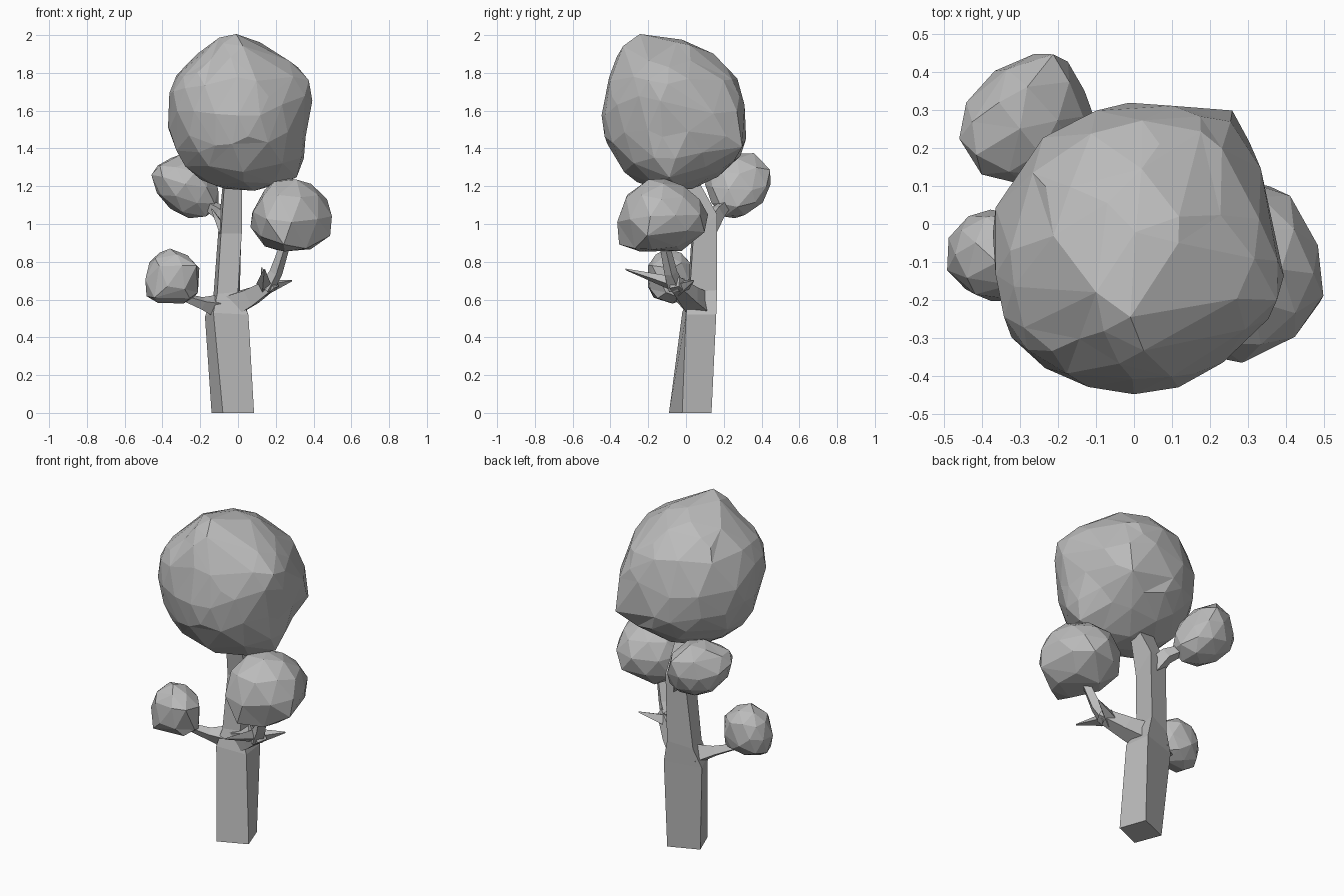
import bpy
import bmesh
import random
from mathutils import Vector

random.seed(4)
if "Cube" in bpy.data.objects:
    bpy.data.objects.remove(bpy.data.objects["Cube"])

GREY = (0.5, 0.5, 0.5, 1)
grey = bpy.data.materials.new("plain grey")
grey.use_nodes = True
grey.diffuse_color = GREY
grey.node_tree.nodes["Principled BSDF"].inputs["Base Color"].default_value = GREY


def finish(name, bm):
    bmesh.ops.recalc_face_normals(bm, faces=bm.faces)
    mesh = bpy.data.meshes.new(name)
    bm.to_mesh(mesh)
    bm.free()
    mesh.materials.append(grey)
    obj = bpy.data.objects.new(name, mesh)
    bpy.context.collection.objects.link(obj)
    return obj


def loft(name, rings):
    """Skin a stack of four-cornered rings and cap both ends."""
    bm = bmesh.new()
    loops = [[bm.verts.new(p) for p in ring] for ring in rings]
    for low, high in zip(loops, loops[1:]):
        for i in range(4):
            j = (i + 1) % 4
            bm.faces.new((low[i], low[j], high[j], high[i]))
    bm.faces.new(loops[0])
    bm.faces.new(loops[-1])
    return finish(name, bm)


def branch(name, path, radii):
    """Four-sided limb along a path, thinning with the radii."""
    points = [Vector(p) for p in path]
    rings = []
    for i, p in enumerate(points):
        along = (points[min(i + 1, len(points) - 1)] - points[max(i - 1, 0)]).normalized()
        side = along.cross(Vector((0.3, 0.5, 1))).normalized() * radii[i]
        up = side.cross(along)
        rings.append([p + side, p + up, p - side, p - up])
    return loft(name, rings)


def foliage(name, centre, radii, detail, jitter, pulls, reach, keep):
    """Faceted ball whose nearest corners are drawn out to the pull points."""
    bm = bmesh.new()
    bmesh.ops.create_icosphere(bm, subdivisions=detail, radius=1)
    for v in bm.verts:
        wobble = 1 + random.uniform(-jitter, jitter)
        v.co = Vector(centre) + Vector([a * r * wobble for a, r in zip(v.co, radii)])
    for target in map(Vector, pulls):
        near = min(bm.verts, key=lambda v: (v.co - target).length)
        start, shift = near.co.copy(), target - near.co
        for v in bm.verts:
            v.co += shift * max(0, 1 - (v.co - start).length / reach) ** 1.2
    obj = finish(name, bm)
    thin = obj.modifiers.new("Irregular facets", 'DECIMATE')
    thin.ratio = keep
    return obj


# Foliage
foliage("main_crown", (0, -0.07, 1.575), (0.375, 0.375, 0.4), 3, 0.02,
        [(0, -0.22, 1.995), (0.02, -0.33, 1.945), (0.375, -0.2, 1.76),
         (0.265, 0.295, 1.39), (0.25, 0.26, 1.6), (0.2, 0.25, 1.76),
         (0.31, -0.1, 1.25), (-0.28, -0.33, 1.72), (-0.06, 0.29, 1.4),
         (0.12, 0.13, 1.87)], 0.26, 0.6)
foliage("back_foliage", (-0.27, 0.265, 1.2), (0.165, 0.155, 0.155), 2, 0.03,
        [(-0.45, 0.23, 1.25), (-0.19, 0.45, 1.27), (-0.09, 0.27, 1.1),
         (-0.28, 0.36, 1.375), (-0.17, 0.2, 1.04), (-0.4, 0.13, 1.25),
         (-0.13, 0.35, 1.18)], 0.2, 0.95)
foliage("left_foliage", (0.27, -0.13, 1.045), (0.22, 0.235, 0.19), 2, 0.025,
        [(0.31, -0.2, 1.235), (0.485, -0.22, 0.95), (0.36, 0.1, 0.96),
         (0.24, -0.37, 0.91), (0.06, -0.1, 0.98), (0.36, -0.27, 0.87),
         (0.22, -0.02, 0.86), (0.14, -0.12, 1.18)], 0.2, 0.95)
foliage("right_foliage", (-0.35, -0.08, 0.72), (0.143, 0.122, 0.147), 2, 0.03,
        [(-0.485, -0.06, 0.62), (-0.36, -0.1, 0.87), (-0.22, -0.18, 0.78),
         (-0.45, -0.17, 0.62), (-0.24, -0.03, 0.61), (-0.27, -0.15, 0.6)], 0.14, 0.75)

# Trunk
loft("trunk", [
    [(-0.08, -0.09, 0), (0.085, -0.02, 0), (0.03, 0.135, 0), (-0.14, 0.065, 0)],
    [(-0.13, -0.02, 0.53), (0.055, 0, 0.52), (0.035, 0.16, 0.52), (-0.175, 0.1, 0.51)],
    [(-0.11, 0.01, 0.63), (0, 0.02, 0.64), (0.01, 0.165, 0.65), (-0.13, 0.12, 0.62)],
    [(-0.09, 0.03, 0.95), (0.02, 0.04, 0.95), (0.02, 0.165, 1.05), (-0.1, 0.15, 1.02)],
    [(-0.07, -0.02, 1.24), (0.02, -0.01, 1.24), (0.02, 0.07, 1.22), (-0.08, 0.07, 1.22)]])

# Branches that carry the smaller foliage
branch("right_branch", [(-0.1, 0.06, 0.56), (-0.19, 0.0, 0.58), (-0.34, -0.07, 0.63)],
       [0.07, 0.035, 0.015])
branch("left_branch", [(-0.03, 0.07, 0.57), (0.07, 0.02, 0.615), (0.19, -0.06, 0.69)],
       [0.085, 0.065, 0.04])
branch("left_fork", [(0.15, -0.05, 0.66), (0.2, -0.08, 0.74), (0.26, -0.12, 0.92)],
       [0.045, 0.035, 0.025])
branch("back_branch", [(-0.04, 0.11, 0.98), (-0.09, 0.165, 1.06), (-0.22, 0.25, 1.14)],
       [0.06, 0.045, 0.02])

# Pointed twigs
for name, start, end, width in [
        ("left_twig", (0.13, -0.03, 0.66), (0.285, 0.04, 0.7), 0.045),
        ("front_twig", (0.14, -0.02, 0.67), (0.14, -0.32, 0.76), 0.045),
        ("short_twig", (0.15, -0.06, 0.66), (0.125, -0.08, 0.77), 0.035),
        ("upper_twig", (-0.07, 0.1, 0.95), (-0.14, 0.08, 1.08), 0.035)]:
    branch(name, [start, end], [width, 0.004])
